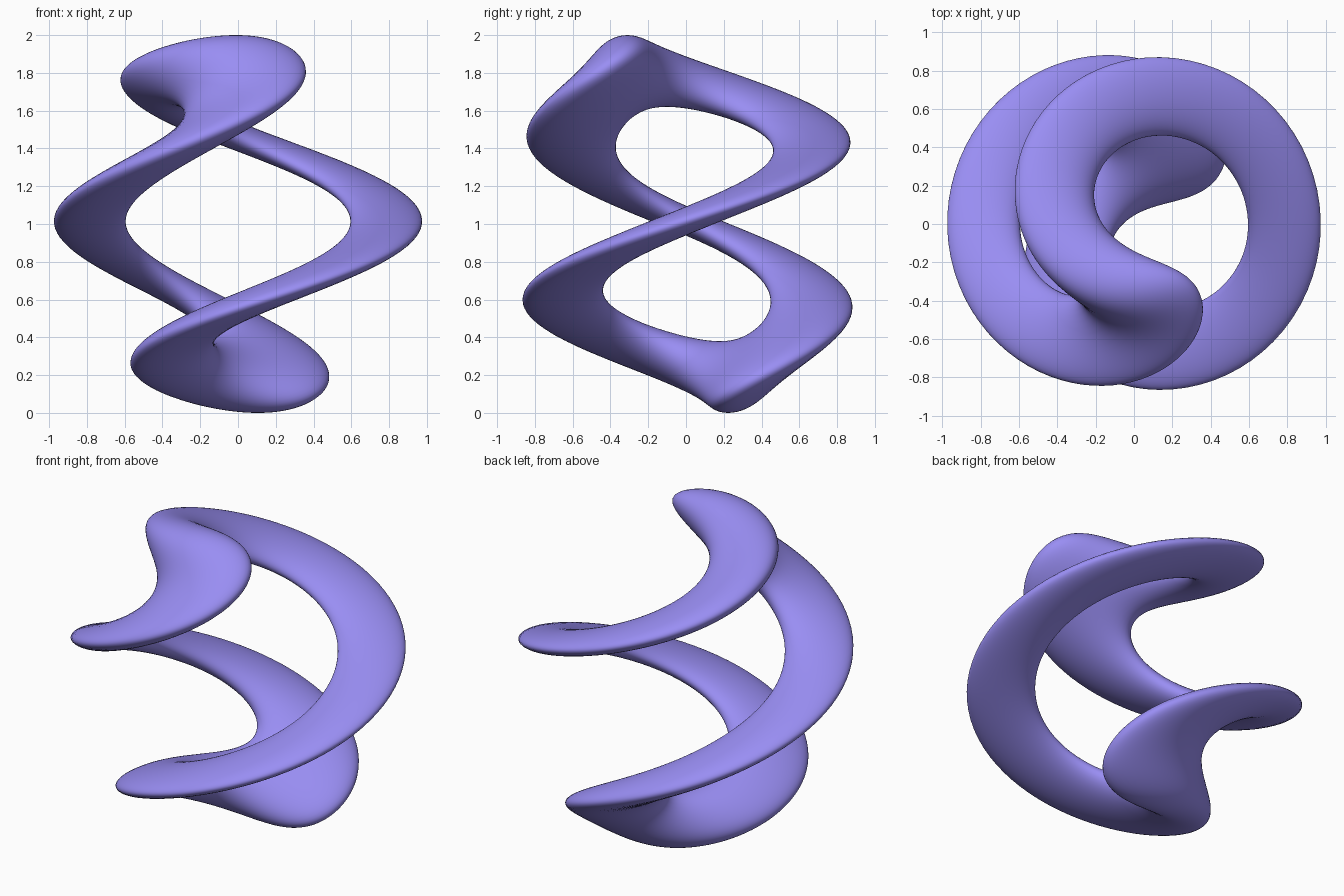
import bpy, bmesh, math

if "Cube" in bpy.data.objects:
    bpy.data.objects.remove(bpy.data.objects["Cube"])

# Upright ring with leaning ends, twisted one full turn about the vertical axis
R_X, R_Z, TUBE = 0.785, 0.81, 0.19     # ring radii and tube radius
N_RING, N_TUBE = 256, 48


def twist(x, y, u):
    """Turn a point about z by its height."""
    a = math.radians(-3 + 181 * u)
    return (x * math.cos(a) - y * math.sin(a),
            x * math.sin(a) + y * math.cos(a), 1 + u)


bm = bmesh.new()
rings = []
for i in range(N_RING):
    s = 2 * math.pi * i / N_RING
    c, h = math.cos(s), math.sin(s)
    # top leans one way, bottom the other way and slightly sideways
    lean = 0.31 * h * h if h > 0 else -0.23 * h * h
    side = 0 if h > 0 else -0.09 * h * h
    loop = []
    for j in range(N_TUBE):
        v = 2 * math.pi * j / N_TUBE
        out = TUBE * math.cos(v)
        loop.append(bm.verts.new(twist((R_X + out) * c + side,
                                       TUBE * math.sin(v) + lean,
                                       (R_Z + out) * h)))
    rings.append(loop)

for i in range(N_RING):
    p, q = rings[i], rings[(i + 1) % N_RING]
    for j in range(N_TUBE):
        k = (j + 1) % N_TUBE
        bm.faces.new((p[j], q[j], q[k], p[k])).smooth = True
bmesh.ops.recalc_face_normals(bm, faces=bm.faces)

mesh = bpy.data.meshes.new("twisted_ring")
bm.to_mesh(mesh)
bm.free()
ring = bpy.data.objects.new("twisted_ring", mesh)
bpy.context.collection.objects.link(ring)

# Violet material
mat = bpy.data.materials.new("violet")
mat.diffuse_color = (0.32, 0.27, 0.9, 1)
mat.use_nodes = True
mat.node_tree.nodes["Principled BSDF"].inputs["Base Color"].default_value = mat.diffuse_color
mesh.materials.append(mat)
